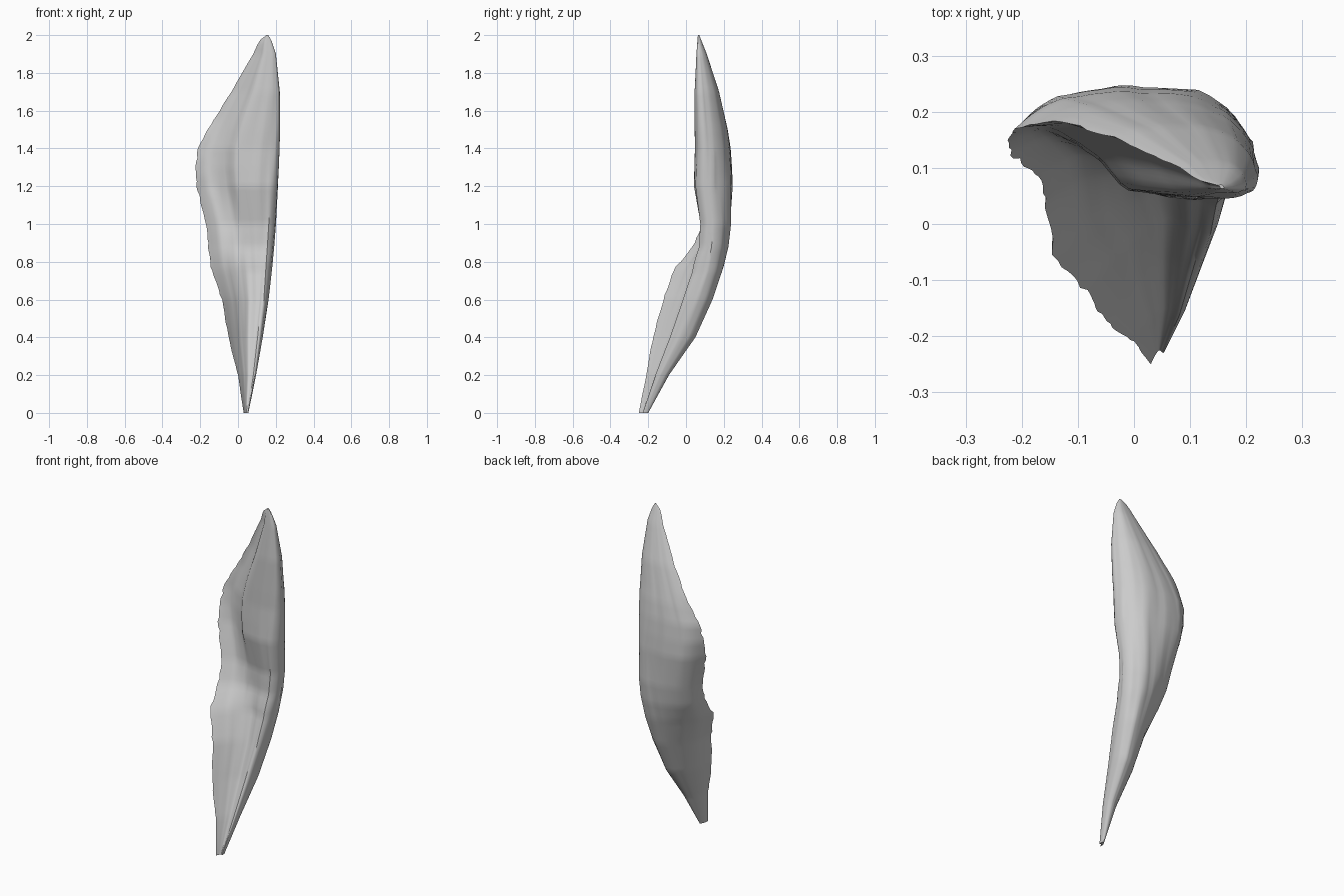
import bpy, bmesh, math, random

if "Cube" in bpy.data.objects:
    bpy.data.objects.remove(bpy.data.objects["Cube"])

random.seed(4)

# Height stations: z, left x, right x, front y, back y
ROWS = [
    (0.00, 0.03, 0.055, -0.25, -0.20),
    (0.20, 0.00, 0.095, -0.21, -0.09),
    (0.40, -0.05, 0.13, -0.175, 0.05),
    (0.60, -0.085, 0.16, -0.12, 0.14),
    (0.78, -0.145, 0.18, -0.055, 0.20),
    (0.88, -0.158, 0.19, 0.01, 0.225),
    (1.00, -0.17, 0.20, 0.04, 0.24),
    (1.20, -0.217, 0.212, 0.045, 0.245),
    (1.30, -0.225, 0.217, 0.047, 0.242),
    (1.40, -0.212, 0.22, 0.05, 0.235),
    (1.50, -0.16, 0.222, 0.048, 0.22),
    (1.70, -0.035, 0.22, 0.046, 0.175),
    (1.90, 0.08, 0.20, 0.055, 0.11),
    (1.97, 0.112, 0.178, 0.06, 0.082),
    (2.00, 0.15, 0.16, 0.063, 0.07),
]

# Cross-sections in unit box (across, front to back), starting at the thin left edge
LOW = [(0, 0), (.06, .4), (.25, .72), (.5, .93), (.75, 1), (.95, .87), (1, .65),
       (.93, .42), (.8, .43), (.6, .5), (.38, .38), (.18, .2)]
MID = [(0, .4), (.12, .78), (.27, .95), (.55, 1), (.82, .92), (.96, .62), (1, .3),
       (.93, .06), (.75, 0), (.5, .08), (.36, .36), (.17, .56)]
HIGH = [(0, .84), (.12, .93), (.27, .98), (.5, 1), (.75, .92), (.93, .65), (1, .3),
        (.95, .08), (.75, 0), (.45, .08), (.32, .42), (.14, .72)]
KEYS = [(0.0, LOW), (0.75, LOW), (1.2, MID), (1.55, HIGH), (2.0, HIGH)]


def spline(a, b, c, d, t):
    return tuple(0.5 * (2 * q + (r - p) * t + (2 * p - 5 * q + 4 * r - s) * t * t
                        + (3 * q - p - 3 * r + s) * t ** 3)
                 for p, q, r, s in zip(a, b, c, d))


def row_at(z):
    for a, b in zip(ROWS, ROWS[1:]):
        if z <= b[0] + 1e-6:
            t = (z - a[0]) / (b[0] - a[0])
            return [p + (q - p) * t for p, q in zip(a, b)][1:]


def section_at(z):
    for (z0, s0), (z1, s1) in zip(KEYS, KEYS[1:]):
        if z <= z1 + 1e-6:
            t = (z - z0) / (z1 - z0)
            return [(p[0] + (q[0] - p[0]) * t, p[1] + (q[1] - p[1]) * t)
                    for p, q in zip(s0, s1)]


STEPS, LEVELS = 5, 80
bm = bmesh.new()
rings = []
for k in range(LEVELS + 1):
    z = 2 * k / LEVELS
    xl, xr, yf, yb = row_at(z)
    sec = section_at(z)
    pts = sec + [sec[0]]
    n = len(pts)
    ragged = random.uniform(-0.004, 0.004) * math.sin(math.pi * k / LEVELS)
    ring = []
    for i in range(n - 1):
        for j in range(STEPS):
            s, t = spline(pts[max(i - 1, 0)], pts[i], pts[i + 1],
                          pts[min(i + 2, n - 1)], j / STEPS)
            # Slanting fibre ridges
            u = (i + j / STEPS) / (n - 1)
            fade = math.sin(math.pi * u) * math.sin(math.pi * min(z / 2, 1))
            ridge = fade * (0.004 * math.sin(70 * u + 4 * z)
                            + 0.002 * math.sin(131 * u - 3 * z + 1))
            edge = ragged if i == 0 and j == 0 else 0
            x = xl + (xr - xl) * s + edge - ridge * (s - 0.5)
            y = yf + (yb - yf) * t + edge + ridge * (1 if t > 0.5 else -1) * 0.8
            ring.append(bm.verts.new((x, y, z)))
    rings.append(ring)

# Skin the rings and close both ends
for a, b in zip(rings, rings[1:]):
    m = len(a)
    for i in range(m):
        bm.faces.new((a[i], a[(i + 1) % m], b[(i + 1) % m], b[i]))
bm.faces.new(rings[0])
bm.faces.new(rings[-1])
bmesh.ops.recalc_face_normals(bm, faces=bm.faces[:])

mesh = bpy.data.meshes.new("curled_husk")
bm.to_mesh(mesh)
bm.free()
husk = bpy.data.objects.new("curled_husk", mesh)
bpy.context.collection.objects.link(husk)
bpy.context.view_layer.objects.active = husk
husk.select_set(True)
bpy.ops.object.shade_smooth_by_angle(angle=math.radians(45))
